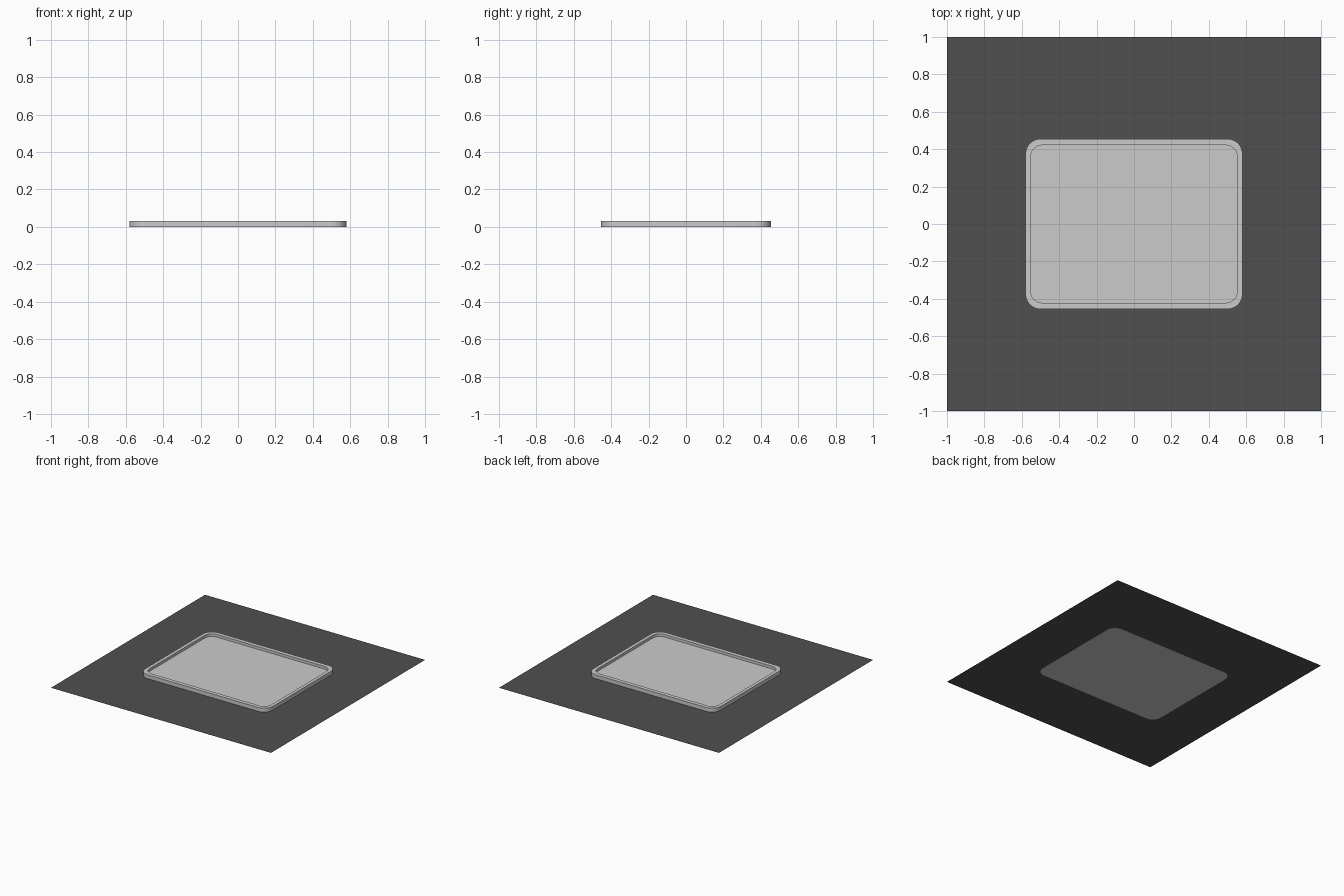
import bpy, bmesh, math

if "Cube" in bpy.data.objects:
    bpy.data.objects.remove(bpy.data.objects["Cube"])

TOP, FLOOR, SEGS = 0.032, 0.01, 8


def rounded_ring(bm, hx, hy, r, z):
    """Ring of vertices around a rounded rectangle."""
    ring = []
    for i, (sx, sy) in enumerate(((1, 1), (-1, 1), (-1, -1), (1, -1))):
        for k in range(SEGS + 1):
            a = math.pi / 2 * (i + k / SEGS)
            ring.append(bm.verts.new((sx * (hx - r) + r * math.cos(a),
                                      sy * (hy - r) + r * math.sin(a), z)))
    return ring


def finish(bm, name):
    bmesh.ops.recalc_face_normals(bm, faces=bm.faces)
    me = bpy.data.meshes.new(name)
    bm.to_mesh(me)
    bm.free()
    ob = bpy.data.objects.new(name, me)
    bpy.context.collection.objects.link(ob)
    return ob


# Tray: underside, outer wall, rim, inner wall, recessed floor
bm = bmesh.new()
outer, inner = (0.58, 0.455, 0.08), (0.553, 0.422, 0.065)
rings = [rounded_ring(bm, *size, z) for size, z in
         ((outer, 0), (outer, TOP), (inner, TOP), (inner, FLOOR))]
for a, b in zip(rings, rings[1:]):
    for i in range(len(a)):
        j = (i + 1) % len(a)
        bm.faces.new((a[i], a[j], b[j], b[i]))
bm.faces.new(rings[0])
bm.faces.new(rings[-1])
tray = finish(bm, "tray")
bpy.context.view_layer.objects.active = tray
tray.select_set(True)
bpy.ops.object.shade_smooth_by_angle(angle=math.radians(30))

# Flat square sheet the tray rests in, a hair above its underside
bm = bmesh.new()
bmesh.ops.create_grid(bm, x_segments=1, y_segments=1, size=1)
for v in bm.verts:
    v.co.z = 0.0005
for f in bm.faces:
    if f.normal.z < 0:
        f.normal_flip()
me = bpy.data.meshes.new("base_sheet")
bm.to_mesh(me)
bm.free()
sheet = bpy.data.objects.new("base_sheet", me)
bpy.context.collection.objects.link(sheet)
mat = bpy.data.materials.new("dark_grey")
mat.diffuse_color = (0.08, 0.08, 0.08, 1)
mat.use_nodes = True
mat.node_tree.nodes["Principled BSDF"].inputs["Base Color"].default_value = mat.diffuse_color
me.materials.append(mat)
